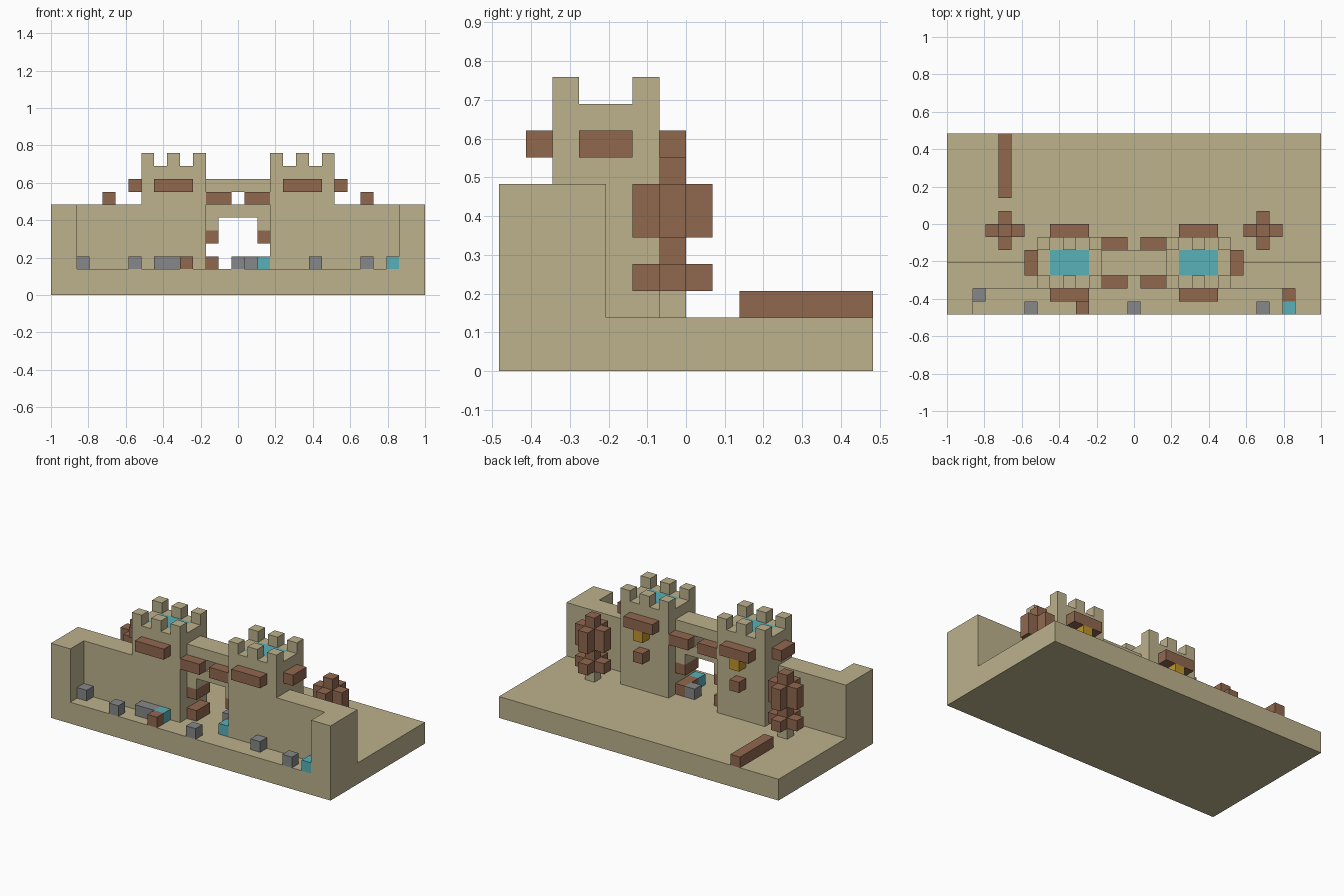
import bpy
import bmesh
from mathutils import Vector

cube = bpy.data.objects.get("Cube")
if cube:
    bpy.data.objects.remove(cube, do_unlink=True)

NX, NY = 29, 14          # footprint in blocks
U = 2 / NX               # size of one block


def linear(c):
    c /= 255
    return c / 12.92 if c <= 0.04045 else ((c + 0.055) / 1.055) ** 2.4


def material(name, *rgb):
    col = [linear(c) for c in rgb] + [1]
    m = bpy.data.materials.new(name)
    m.use_nodes = True
    m.diffuse_color = col
    bsdf = m.node_tree.nodes["Principled BSDF"]
    bsdf.inputs["Base Color"].default_value = col
    bsdf.inputs["Roughness"].default_value = 0.9
    return m


SAND = material("sandstone", 189, 178, 141)
WOOD = material("brown wood", 145, 104, 79)
TEAL = material("teal", 88, 176, 184)
GREY = material("grey stone", 134, 135, 136)
GOLD = material("gold", 190, 150, 42)


def blocks(name, mat, *boxes):
    """One object from boxes given as (x0, x1, y0, y1, z0, z1) in blocks."""
    bm = bmesh.new()
    for x0, x1, y0, y1, z0, z1 in boxes:
        lo = Vector((x0 - NX / 2, y0 - NY / 2, z0)) * U
        hi = Vector((x1 - NX / 2, y1 - NY / 2, z1)) * U
        for v in bmesh.ops.create_cube(bm, size=1)["verts"]:
            v.co = [lo[i] if v.co[i] < 0 else hi[i] for i in range(3)]
    mesh = bpy.data.meshes.new(name)
    bm.to_mesh(mesh)
    bm.free()
    mesh.materials.append(mat)
    obj = bpy.data.objects.new(name, mesh)
    bpy.context.collection.objects.link(obj)


def flip(box):
    return (NX - box[1], NX - box[0], *box[2:])


def pair(name, mat, *boxes):
    """The same part on both sides."""
    blocks("right_" + name, mat, *boxes)
    blocks("left_" + name, mat, *map(flip, boxes))


# Ground slab and the curtain wall with its end blocks
blocks("ground", SAND, (0, NX, 0, NY, 0, 2))
pair("wall", SAND, (2, 7, 2, 4, 2, 7), (0, 2, 0, 4, 2, 7))

# Towers: body, rim around the sunken roof, battlements
merlons = [(x, x + 1, y, y + 1, 10, 11) for x in (7, 9, 11) for y in (2, 5)]
pair("tower", SAND, (7, 12, 2, 6, 2, 9))
pair("tower_rim", SAND, (7, 12, 2, 3, 9, 10), (7, 12, 5, 6, 9, 10),
     (7, 8, 3, 5, 9, 10), (11, 12, 3, 5, 9, 10))
pair("battlements", SAND, *merlons)
pair("tower_roof", TEAL, (8, 11, 3, 5, 9, 10))

# Wooden galleries round each tower, with back lamp and peg
pair("gallery", WOOD, (8, 11, 1, 2, 8, 9), (8, 11, 6, 7, 8, 9), (6, 7, 3, 5, 8, 9))
pair("lamp", GOLD, (9, 10, 6, 7, 7, 8))
pair("peg", WOOD, (9, 10, 6, 7, 5, 6))

# Gate bridge with a central window slot
blocks("bridge_deck", SAND, (12, 17, 3, 5, 8, 9))
blocks("gate_lintel", SAND, (12, 17, 3, 5, 6, 7))
pair("bridge_pier", SAND, (12, 14, 3, 5, 7, 8))
pair("gate_corbel", SAND, (12, 13, 3, 5, 5, 6))
pair("bridge_awning", WOOD, (12, 14, 2, 3, 7, 8), (12, 14, 5, 6, 7, 8))
pair("gate_bracket", WOOD, (12, 13, 3, 5, 4, 5))
pair("gate_foot", WOOD, (12, 13, 3, 5, 2, 3))

# Trees behind the wall: trunk, core and cross-shaped tiers
pair("tree_trunk", SAND, (4, 5, 6, 7, 2, 3))
tiers = [(x, x + 1, y, y + 1, z0, z1)
         for x, y in ((3, 6), (5, 6), (4, 5), (4, 7))
         for z0, z1 in ((3, 4), (5, 7))]
pair("tree_crown", WOOD, (4, 5, 6, 7, 3, 8), *tiers)

# Fallen log in the yard
blocks("log", WOOD, (4, 5, 9, 14, 2, 3))


# Loose single blocks on the ground
def loose(name, mat, *cells):
    blocks(name, mat, *[(x, x + 1, y, y + 1, 2, 3) for x, y in cells])


loose("stones", GREY, (2, 1), (6, 0), (8, 1), (9, 1), (14, 0), (15, 4), (20, 1), (24, 0))
loose("wood_blocks", WOOD, (10, 0), (26, 1))
loose("teal_blocks", TEAL, (10, 1), (16, 2), (26, 0))
